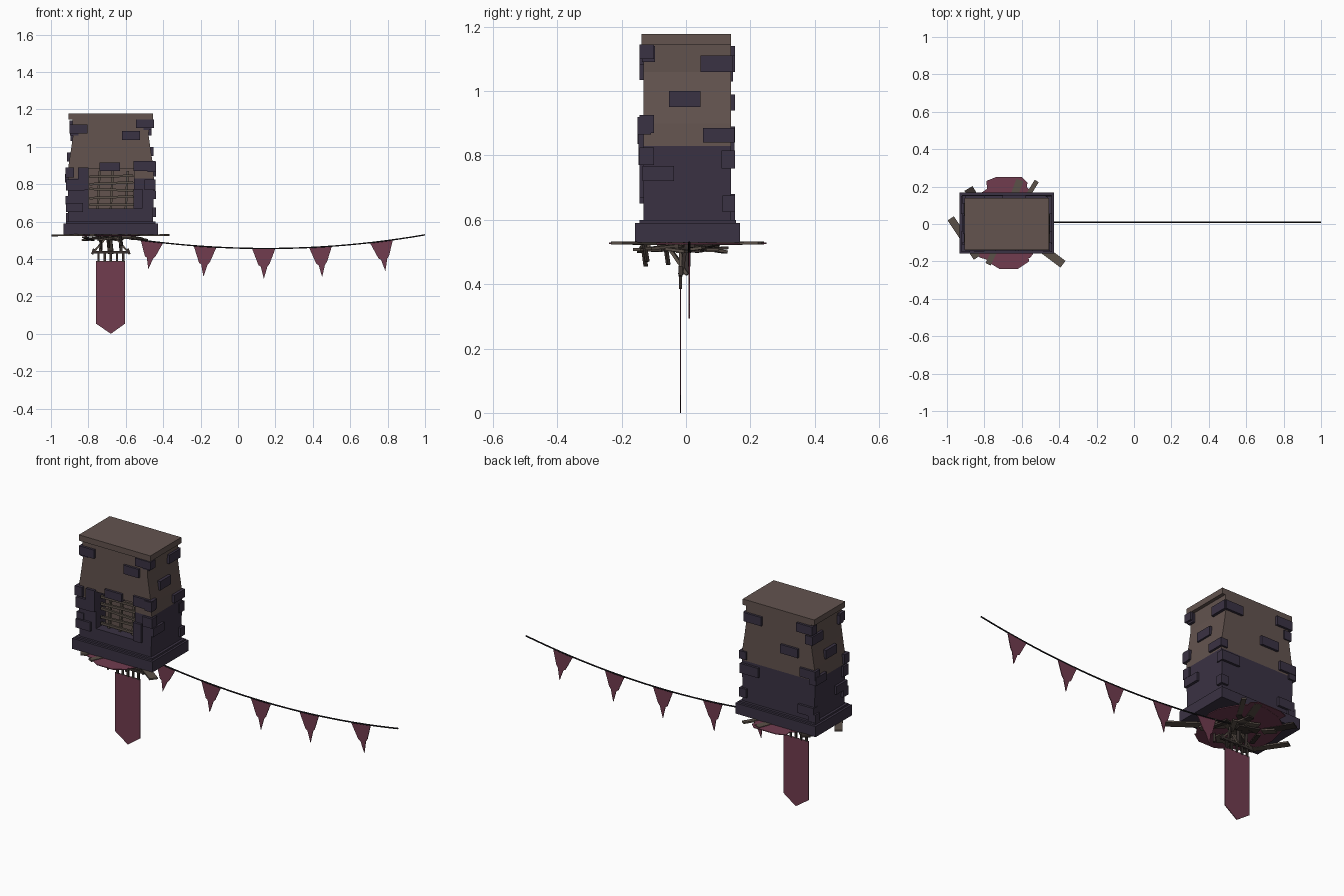
import bpy, bmesh, math, random
from mathutils import Vector, Matrix

if "Cube" in bpy.data.objects:
    bpy.data.objects.remove(bpy.data.objects["Cube"])
random.seed(4)

def material(name, rgb):
    m = bpy.data.materials.new(name)
    m.diffuse_color = (*rgb, 1)
    m.use_nodes = True
    m.node_tree.nodes["Principled BSDF"].inputs["Base Color"].default_value = m.diffuse_color
    return m

BROWN = material("brown plaster", (0.125, 0.088, 0.078))
STONE = material("dark stone", (0.042, 0.032, 0.056))
RED = material("faded red cloth", (0.165, 0.045, 0.078))
WOOD = material("grey wood", (0.105, 0.082, 0.066))
DARKWOOD = material("dark wood", (0.04, 0.03, 0.027))
ROPE = material("black rope", (0.012, 0.011, 0.014))

CX, CY = -0.68, 0.004     # tower axis

def make(name, bm, *mats):
    bmesh.ops.recalc_face_normals(bm, faces=bm.faces)
    me = bpy.data.meshes.new(name)
    bm.to_mesh(me)
    bm.free()
    for m in mats:
        me.materials.append(m)
    ob = bpy.data.objects.new(name, me)
    bpy.context.collection.objects.link(ob)
    return ob

def box(name, x0, x1, y0, y1, z0, z1, mat):
    bm = bmesh.new()
    c = Vector((x0 + x1, y0 + y1, z0 + z1)) / 2
    bmesh.ops.create_cube(bm, size=1, matrix=Matrix.Translation(c) @ Matrix.Diagonal((x1 - x0, y1 - y0, z1 - z0, 1)))
    return make(name, bm, mat)

def beam(name, a, b, w, t, mat):
    """Plank from a to b, width w (sideways), thickness t."""
    a, b = Vector(a), Vector(b)
    d = b - a
    rot = d.to_track_quat('X', 'Z').to_matrix().to_4x4()
    bm = bmesh.new()
    bmesh.ops.create_cube(bm, size=1, matrix=Matrix.Translation((a + b) / 2) @ rot @ Matrix.Diagonal((d.length, w, t, 1)))
    return make(name, bm, mat)

def plate(name, pts, mat, y=None, z=None, t=0.004):
    """Thin cut-out, upright at y (points x,z) or flat at z (points x,y)."""
    bm = bmesh.new()
    vs = [bm.verts.new((p, y - t / 2, q) if z is None else (p, q, z - t / 2)) for p, q in pts]
    f = bm.faces.new(vs)
    r = bmesh.ops.extrude_face_region(bm, geom=[f])
    off = (0, t, 0) if z is None else (0, 0, t)
    bmesh.ops.translate(bm, vec=off, verts=[v for v in r['geom'] if isinstance(v, bmesh.types.BMVert)])
    return make(name, bm, mat)

# tower walls: lofted rectangle, narrower near the top
PROFILE = [(0.58, 0.225), (0.83, 0.23), (0.90, 0.226), (0.99, 0.212), (1.06, 0.202), (1.15, 0.206)]
HY = 0.136

def half_width(z):
    for (z0, w0), (z1, w1) in zip(PROFILE, PROFILE[1:]):
        if z <= z1:
            return w0 + (w1 - w0) * (z - z0) / (z1 - z0)
    return PROFILE[-1][1]

bm = bmesh.new()
rings = [[bm.verts.new((CX + sx * w, CY + sy * HY, z)) for sx, sy in ((-1, -1), (1, -1), (1, 1), (-1, 1))] for z, w in PROFILE]
for r0, r1 in zip(rings, rings[1:]):
    for i in range(4):
        j = (i + 1) % 4
        bm.faces.new((r0[i], r0[j], r1[j], r1[i]))
bm.faces.new(rings[0])
bm.faces.new(rings[-1])
walls = make("tower_walls", bm, BROWN, STONE)

# window recess cut into the front
cutter = box("window_cutter", -0.80, -0.555, -0.3, -0.04, 0.67, 0.88, STONE)
cutter.hide_render = True
mod = walls.modifiers.new("recess", 'BOOLEAN')
mod.object = cutter
mod.operation = 'DIFFERENCE'
mod.solver = 'EXACT'
bpy.context.view_layer.objects.active = walls
bpy.ops.object.modifier_apply(modifier="recess")
bpy.data.objects.remove(cutter)
for p in walls.data.polygons:
    p.material_index = 1 if p.center.z < 0.83 else 0
box("window_back", -0.80, -0.555, -0.046, -0.039, 0.67, 0.88, BROWN)

# plinth and cap
box("plinth", -0.933, -0.428, -0.158, 0.168, 0.53, 0.59, STONE)
box("plinth_step", -0.92, -0.44, -0.145, 0.155, 0.59, 0.60, STONE)
box("cap_slab", -0.905, -0.455, -0.138, 0.14, 1.145, 1.178, BROWN)

# stones standing proud of each wall: (start, end, z0, z1)
FRONT = [(-0.90, -0.805, 1.07, 1.12), (-0.545, -0.45, 1.10, 1.145), (-0.62, -0.525, 1.035, 1.085),
         (-0.74, -0.63, 0.87, 0.915), (-0.56, -0.44, 0.87, 0.925), (-0.92, -0.82, 0.765, 0.825),
         (-0.56, -0.51, 0.67, 0.775), (-0.50, -0.44, 0.77, 0.825), (-0.92, -0.83, 0.65, 0.70)]
BACK = [(-0.58, -0.47, 1.06, 1.11), (-0.81, -0.70, 0.94, 0.99), (-0.90, -0.80, 1.09, 1.14),
        (-0.56, -0.445, 0.76, 0.815), (-0.92, -0.82, 0.84, 0.89), (-0.91, -0.81, 0.63, 0.68)]
SIDES = [(0.045, 0.146, 1.06, 1.11), (-0.053, 0.045, 0.95, 1.0), (0.053, 0.15, 0.84, 0.885),
         (-0.135, -0.037, 0.72, 0.767), (0.113, 0.152, 0.625, 0.675), (-0.136, -0.096, 1.09, 1.14),
         (-0.15, -0.108, 0.865, 0.92)]
for i, (a, b, z0, z1) in enumerate(FRONT):
    box(f"front_stone_{i}", a, b, CY - HY - 0.013, -0.10, z0, z1, STONE)
for i, (a, b, z0, z1) in enumerate(BACK):
    box(f"back_stone_{i}", a, b, 0.11, CY + HY + 0.013, z0, z1, STONE)
for i, (a, b, z0, z1) in enumerate(SIDES):
    for s, shift in ((1, 0), (-1, -0.03)):
        o = CX + s * (half_width((z0 + z1) / 2 + shift) + 0.014)
        q = o - s * 0.045
        box(f"side_stone_{i}_{s}", min(o, q), max(o, q), a, b, z0 + shift, z1 + shift, STONE)
box("window_left_jamb", -0.855, -0.80, CY - HY - 0.015, -0.06, 0.77, 0.89, STONE)

# broken slats in the window
for i, (za, zb) in enumerate([(0.84, 0.845), (0.80, 0.81), (0.775, 0.765), (0.725, 0.735), (0.69, 0.69)]):
    beam(f"window_slat_{i}", (-0.795, -0.095, za), (-0.56, -0.095, zb), 0.012, 0.013, WOOD)
for i, x in enumerate((-0.75, -0.68, -0.60)):
    beam(f"window_upright_{i}", (x, -0.085, 0.67), (x + 0.01, -0.085, 0.87), 0.014, 0.012, WOOD)

# tattered cloth spread under the plinth
ring = []
for i in range(22):
    a = 2 * math.pi * i / 22
    r = 0.243 - random.uniform(0, 0.03)
    ring.append((CX - 0.01 + r * 0.88 * math.cos(a), r * math.sin(a)))
plate("cloth_spread", ring, RED, z=0.526)
plate("cloth_back_lip", [(-0.78, 0.15), (-0.79, 0.23), (-0.74, 0.25), (-0.60, 0.25), (-0.57, 0.22), (-0.58, 0.15)], RED, z=0.527)
plate("cloth_front_lip", [(-0.83, -0.15), (-0.77, -0.21), (-0.72, -0.24), (-0.62, -0.24), (-0.56, -0.20), (-0.57, -0.15)], RED, z=0.527)

# planks poking out from below
for i, (a, b, w) in enumerate([((-0.98, 0.03), (-0.84, -0.18), 0.04), ((-0.56, -0.08), (-0.38, -0.215), 0.045),
                               ((-0.60, 0.10), (-0.52, 0.23), 0.025), ((-0.80, 0.05), (-0.885, 0.19), 0.05),
                               ((-0.66, 0.1), (-0.61, 0.235), 0.04), ((-0.70, -0.05), (-0.78, -0.215), 0.03)]):
    beam(f"outer_plank_{i}", (*a, 0.526), (*b, 0.528), w, 0.009, DARKWOOD if i == 3 else WOOD)

# debris beneath the tower
for i in range(22):
    a, r, d = random.uniform(0, 6.28), random.uniform(0.03, 0.17), random.uniform(0, 6.28)
    p = Vector((CX + r * math.cos(a), r * 0.8 * math.sin(a), random.uniform(0.505, 0.52)))
    v = Vector((math.cos(d), math.sin(d), random.uniform(-0.15, 0.15))) * random.uniform(0.03, 0.06)
    beam(f"debris_{i}", p - v, p + v, random.uniform(0.02, 0.045), 0.009, (WOOD, DARKWOOD)[i % 2])
for i, (x, y, z) in enumerate([(-0.74, -0.13, 0.455), (-0.63, -0.125, 0.47), (-0.70, -0.06, 0.46)]):
    beam(f"hanging_splinter_{i}", (x, y - 0.005, 0.53), (x + 0.01, y + 0.005, z), 0.012, 0.008, DARKWOOD)
beam("slanted_plank", (-0.69, -0.06, 0.525), (-0.68, 0.005, 0.43), 0.03, 0.01, WOOD)

# banner bracket and banner
BY = -0.017
for s in (-1, 1):
    beam(f"bracket_post_{s}", (CX + s * 0.05, 0.0, 0.53), (CX + s * 0.055, BY, 0.43), 0.014, 0.012, DARKWOOD)
    beam(f"bracket_brace_{s}", (CX + s * 0.02, BY, 0.52), (CX + s * 0.09, BY, 0.44), 0.01, 0.01, WOOD)
    beam(f"bracket_hook_{s}", (CX + s * 0.09, BY, 0.455), (CX + s * 0.10, BY, 0.425), 0.012, 0.012, DARKWOOD)
beam("bracket_centre", (CX, 0.0, 0.53), (CX, 0.0, 0.43), 0.02, 0.012, DARKWOOD)
beam("banner_rod", (CX - 0.1, BY, 0.435), (CX + 0.1, BY, 0.435), 0.014, 0.014, DARKWOOD)
for i in range(5):
    x = CX - 0.066 + i * 0.033
    box(f"banner_tie_{i}", x - 0.006, x + 0.006, BY - 0.004, BY + 0.004, 0.385, 0.435, DARKWOOD)
plate("banner", [(-0.76, 0.39), (-0.76, 0.055), (-0.68, 0.0), (-0.603, 0.055), (-0.603, 0.39)], RED, y=BY)

# sagging rope
def rope_z(x):
    return 0.456 + 0.073 * ((x - 0.15) / 0.85) ** 2

curve = bpy.data.curves.new("garland_rope", 'CURVE')
curve.dimensions = '3D'
curve.bevel_depth = 0.004
curve.bevel_resolution = 1
sp = curve.splines.new('POLY')
sp.points.add(24)
for i, p in enumerate(sp.points):
    x = -0.68 + 1.68 * i / 24
    p.co = (x, 0.01, rope_z(x), 1)
curve.materials.append(ROPE)
bpy.context.collection.objects.link(bpy.data.objects.new("garland_rope", curve))

# torn pennants: (left, right, tip x, tip z)
for i, (a, b, tx, tz) in enumerate([(-0.52, -0.40, -0.48, 0.345), (-0.237, -0.115, -0.185, 0.305), (0.075, 0.20, 0.138, 0.293),
                                    (0.38, 0.502, 0.45, 0.303), (0.705, 0.828, 0.788, 0.335)]):
    za, zb = rope_z(a), rope_z(b)
    plate(f"pennant_{i}", [(a, za), (a + (tx - a) * 0.55, za + (tz - za) * 0.55), (a + (tx - a) * 0.62 + 0.008, za + (tz - za) * 0.6),
                           (tx, tz), (b + (tx - b) * 0.6 - 0.006, zb + (tz - zb) * 0.6), (b + (tx - b) * 0.5, zb + (tz - zb) * 0.5), (b, zb)], RED, y=0.01)
